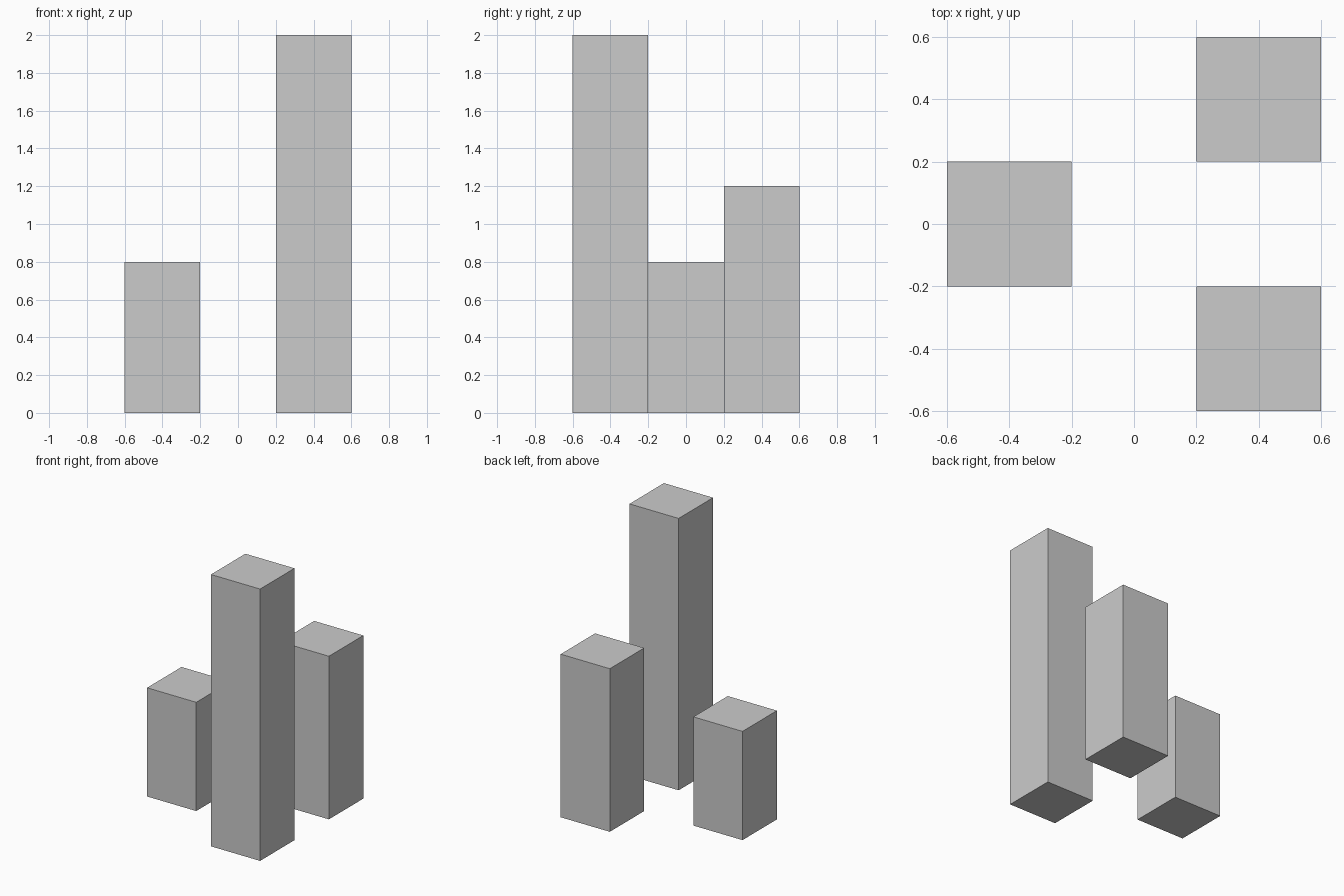
import bpy

if "Cube" in bpy.data.objects:
    bpy.data.objects.remove(bpy.data.objects["Cube"])

WIDTH = 0.4  # side of every square column


def column(name, x, y, height):
    """Square column standing on z = 0."""
    bpy.ops.mesh.primitive_cube_add(size=1, location=(x, y, height / 2))
    obj = bpy.context.object
    obj.name = name
    obj.scale = (WIDTH, WIDTH, height)
    bpy.ops.object.transform_apply(location=False, rotation=False, scale=True)
    return obj


# Three free-standing columns: name, x, y, height
for spec in (
    ("tall_column", 0.4, -0.4, 2.0),
    ("medium_column", 0.4, 0.4, 1.2),
    ("short_column", -0.4, 0.0, 0.8),
):
    column(*spec)
